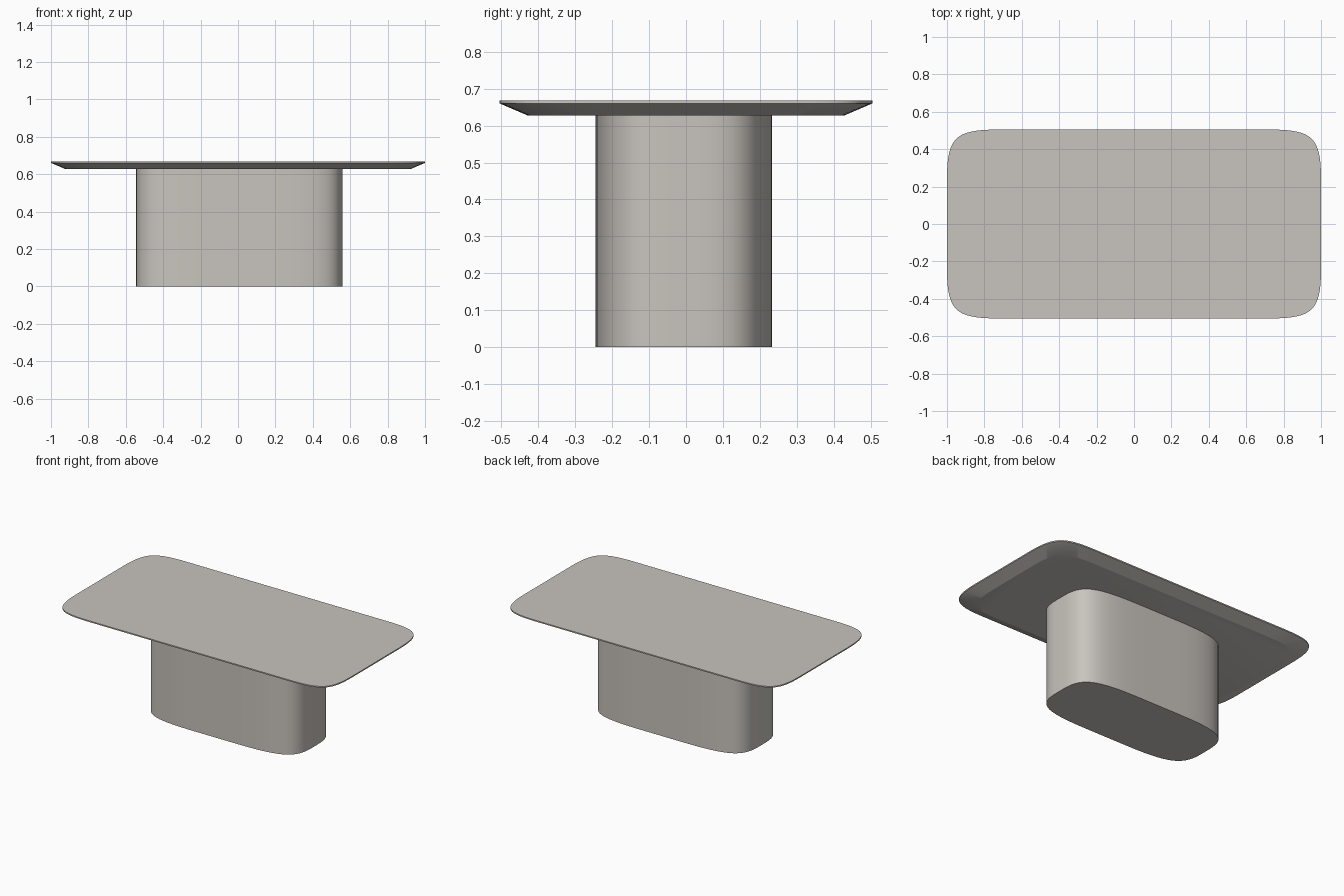
import bpy, bmesh, math
from mathutils import Vector
from mathutils.geometry import interpolate_bezier

if "Cube" in bpy.data.objects:
    bpy.data.objects.remove(bpy.data.objects["Cube"])

stone = bpy.data.materials.new("warm light grey")
stone.diffuse_color = (0.58, 0.55, 0.51, 1.0)
stone.use_nodes = True
stone.node_tree.nodes["Principled BSDF"].inputs["Base Color"].default_value = stone.diffuse_color


def soft_rectangle(hx, hy, lx, ly, k, steps=20):
    """Rectangle outline whose corners are gentle bezier sweeps of size lx by ly."""
    a, b = Vector((hx, hy - ly, 0)), Vector((hx - lx, hy, 0))
    corner = Vector((hx, hy, 0))
    quarter = interpolate_bezier(a, a.lerp(corner, k), b.lerp(corner, k), b, steps)
    points = []
    for sx, sy, flip in ((1, 1, False), (-1, 1, True), (-1, -1, False), (1, -1, True)):
        run = reversed(quarter) if flip else quarter
        points += [(p.x * sx, p.y * sy) for p in run]
    return points


def loft(name, rings, centre=(0, 0)):
    """Solid through a stack of (z, outline) rings with flat caps."""
    bm = bmesh.new()
    loops = [[bm.verts.new((x + centre[0], y + centre[1], z)) for x, y in outline]
             for z, outline in rings]
    for low, high in zip(loops, loops[1:]):
        n = len(low)
        for i in range(n):
            j = (i + 1) % n
            bm.faces.new((low[i], low[j], high[j], high[i]))
    bm.faces.new(loops[0][::-1])
    bm.faces.new(loops[-1])
    bmesh.ops.recalc_face_normals(bm, faces=bm.faces)
    mesh = bpy.data.meshes.new(name)
    bm.to_mesh(mesh)
    bm.free()
    mesh.materials.append(stone)
    obj = bpy.data.objects.new(name, mesh)
    bpy.context.collection.objects.link(obj)
    bpy.ops.object.select_all(action='DESELECT')
    obj.select_set(True)
    bpy.context.view_layer.objects.active = obj
    bpy.ops.object.shade_smooth_by_angle(angle=math.radians(20))
    return obj


# Pedestal: soft oblong column, very slightly off centre
base = soft_rectangle(0.5525, 0.2385, 0.40, 0.20, 0.8)
loft("pedestal", [(0, base), (0.627, base)], centre=(0.0075, -0.006))

# Table top: thin vertical lip over a wide under-bevel
edge = soft_rectangle(1.0, 0.505, 0.28, 0.27, 0.85)
under = soft_rectangle(0.922, 0.428, 0.27, 0.25, 0.85)
loft("table_top", [(0.627, under), (0.660, edge), (0.668, edge)])
